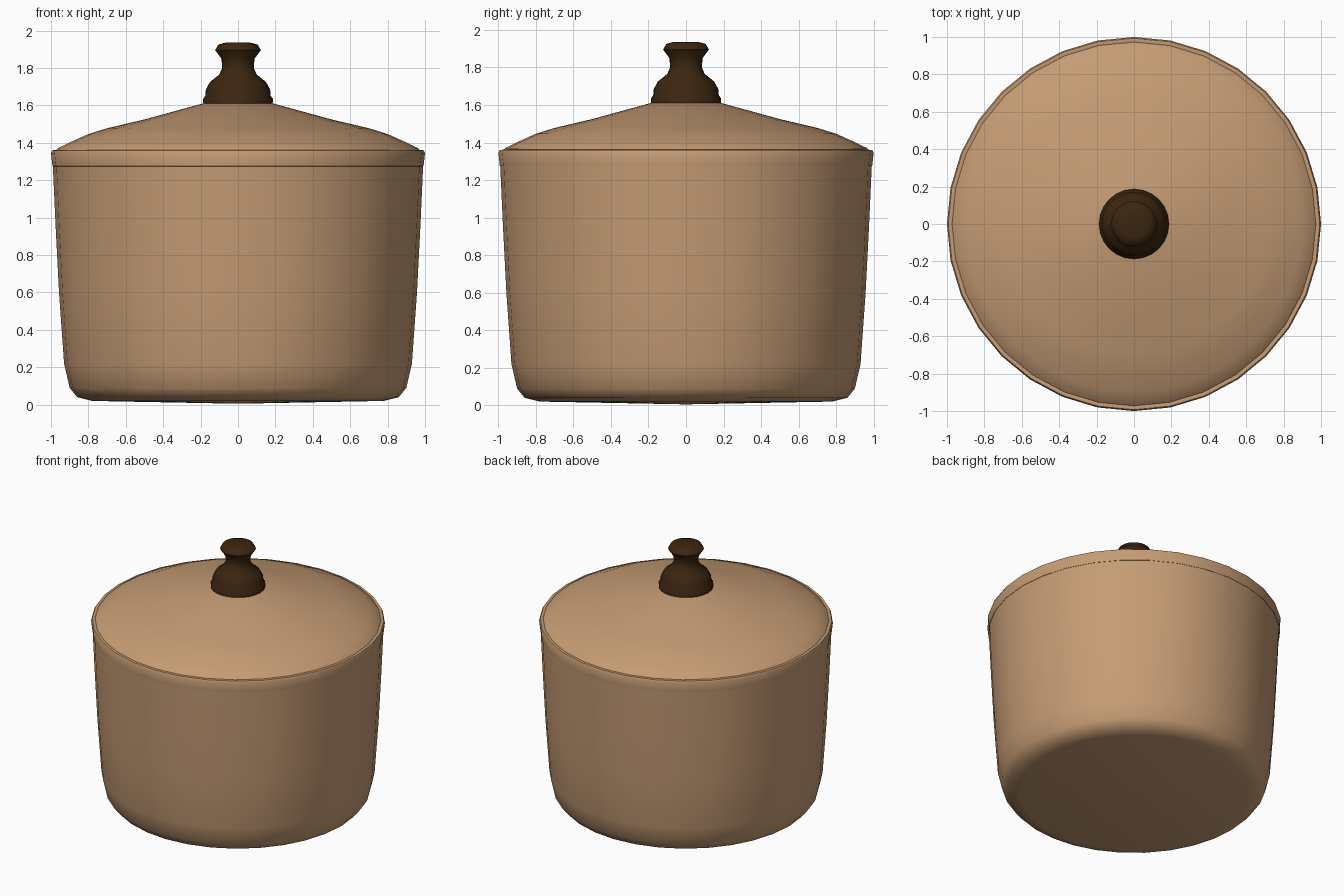
import bpy
import bmesh
import math

cube = bpy.data.objects.get("Cube")
if cube:
    bpy.data.objects.remove(cube, do_unlink=True)


def make_material(name, color):
    mat = bpy.data.materials.new(name)
    mat.use_nodes = True
    mat.diffuse_color = color
    bsdf = mat.node_tree.nodes["Principled BSDF"]
    bsdf.inputs["Base Color"].default_value = color
    bsdf.inputs["Roughness"].default_value = 0.7
    return mat


def lathe(name, profile, mat, segments, angle):
    """Turn a (radius, height) profile around the z axis."""
    bm = bmesh.new()
    verts = [bm.verts.new((r, 0, z)) for r, z in profile]
    edges = [bm.edges.new(pair) for pair in zip(verts, verts[1:])]
    bmesh.ops.spin(bm, geom=verts + edges, cent=(0, 0, 0), axis=(0, 0, 1),
                   angle=math.tau, steps=segments, use_duplicate=False)
    bmesh.ops.remove_doubles(bm, verts=bm.verts, dist=0.0005)
    bmesh.ops.recalc_face_normals(bm, faces=bm.faces)
    mesh = bpy.data.meshes.new(name)
    bm.to_mesh(mesh)
    bm.free()
    mesh.materials.append(mat)
    obj = bpy.data.objects.new(name, mesh)
    bpy.context.collection.objects.link(obj)
    bpy.ops.object.select_all(action="DESELECT")
    obj.select_set(True)
    bpy.context.view_layer.objects.active = obj
    bpy.ops.object.shade_smooth_by_angle(angle=math.radians(angle))
    return obj


clay = make_material("tan_clay", (0.56, 0.33, 0.175, 1))
wood = make_material("dark_wood", (0.045, 0.019, 0.005, 1))

# Tapered pot with a rounded foot and a hollow inside
lathe("pot_body", [
    (0, 0.005), (0.78, 0.02), (0.86, 0.04), (0.9, 0.09), (0.93, 0.22),
    (0.957, 0.6), (0.975, 0.95), (0.99, 1.28),
    (0.955, 1.28), (0.92, 0.6), (0.87, 0.12), (0.78, 0.07), (0, 0.06),
], clay, 32, 50)

# Band around the mouth
lathe("rim_band", [
    (0.955, 1.27), (0.992, 1.275), (1.0, 1.345), (0.993, 1.36),
    (0.975, 1.362), (0.955, 1.35), (0.955, 1.27),
], clay, 32, 50)

# Sloping lid, closed underneath
lathe("lid", [
    (0, 1.615), (0.19, 1.61), (0.5, 1.525), (0.7, 1.478), (0.8, 1.447),
    (0.9, 1.402), (0.965, 1.37), (0.977, 1.355), (0.96, 1.34), (0, 1.34),
], clay, 32, 50)

# Turned knob: collar, bulb, neck and flared cap
lathe("lid_knob", [
    (0, 1.6), (0.185, 1.605), (0.187, 1.635), (0.175, 1.65),
    (0.172, 1.685), (0.15, 1.725), (0.1, 1.765), (0.085, 1.8),
    (0.088, 1.85), (0.122, 1.895), (0.105, 1.925), (0.07, 1.935),
    (0, 1.937),
], wood, 24, 45)
